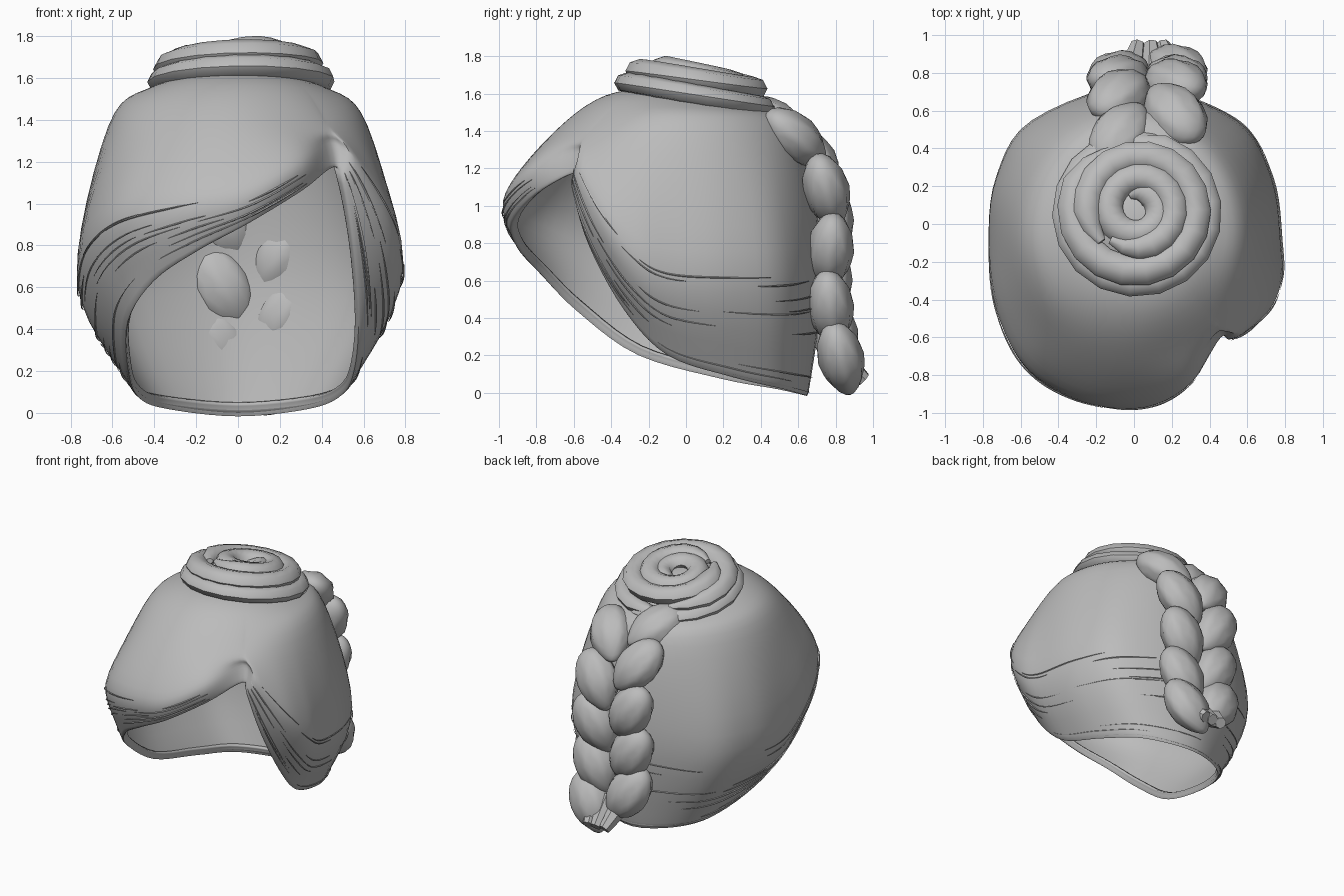
import bpy, bmesh, math, random
from mathutils import Vector, Matrix

random.seed(4)
cube = bpy.data.objects.get("Cube")
if cube:
    bpy.data.objects.remove(cube)

hair = bpy.data.materials.new("hair grey")
hair.use_nodes = True
GREY = (0.5, 0.5, 0.5, 1)
hair.diffuse_color = GREY
hair.node_tree.nodes["Principled BSDF"].inputs["Base Color"].default_value = GREY


def finish(name, bm, angle=50):
    """Turn a bmesh into a shaded object."""
    bmesh.ops.recalc_face_normals(bm, faces=bm.faces)
    mesh = bpy.data.meshes.new(name)
    bm.to_mesh(mesh)
    bm.free()
    mesh.materials.append(hair)
    obj = bpy.data.objects.new(name, mesh)
    bpy.context.collection.objects.link(obj)
    bpy.ops.object.select_all(action='DESELECT')
    obj.select_set(True)
    bpy.context.view_layer.objects.active = obj
    bpy.ops.object.shade_smooth_by_angle(angle=math.radians(angle))
    return obj


def spline(points, t, closed=False):
    """Catmull-Rom point at t, where whole numbers hit the control points."""
    n = len(points)
    i = math.floor(t) if closed else min(int(t), n - 2)
    f = t - i
    if closed:
        a, b, c, d = (points[(i + k) % n] for k in (-1, 0, 1, 2))
    else:
        b, c = points[i], points[i + 1]
        a = points[i - 1] if i > 0 else b * 2 - c
        d = points[i + 2] if i + 2 < n else c * 2 - b
    return (b * 2 + (c - a) * f + (a * 2 - b * 5 + c * 4 - d) * f ** 2
            + (b * 3 - a - c * 3 + d) * f ** 3) / 2


def tube(bm, path, radius, sides=8, squash=1.0, taper=None):
    """Sweep a ring along a path and cap the ends."""
    rings = []
    for i, p in enumerate(path):
        tangent = (path[min(i + 1, len(path) - 1)] - path[max(i - 1, 0)]).normalized()
        across = tangent.cross(Vector((0, 0, 1))).normalized()
        up = across.cross(tangent)
        r = radius * (taper(i / (len(path) - 1)) if taper else 1)
        rings.append([bm.verts.new(p + (across * math.cos(a) + up * squash * math.sin(a)) * r)
                      for a in (2 * math.pi * k / sides for k in range(sides))])
    for lo, hi in zip(rings, rings[1:]):
        for k in range(sides):
            m = (k + 1) % sides
            bm.faces.new((lo[k], lo[m], hi[m], hi[k]))
    bm.faces.new(rings[0])
    bm.faces.new(rings[-1])


# Hem of the swept cap, from the parting round the right side, back and left
HEM = [Vector(p) for p in (
    (.46, -.60, 1.18), (.31, -.81, 1.07), (.06, -.94, .92), (-.2, -.91, .79),
    (-.42, -.78, .65), (-.55, -.58, .46), (-.55, -.25, .23), (-.5, .2, .11),
    (-.36, .5, .06), (0, .66, .03), (.36, .53, .06), (.52, .25, .12),
    (.58, -.1, .23), (.6, -.33, .46), (.57, -.52, .8), (.51, -.61, 1.1))]
# Fullest line of the cap, point for point with the hem
BELLY = [Vector(p) for p in (
    (.44, -.57, 1.29), (.3, -.83, 1.2), (.05, -.96, 1.08), (-.28, -.93, 1.02),
    (-.57, -.76, .95), (-.73, -.45, .82), (-.77, -.1, .64), (-.73, .25, .64),
    (-.54, .55, .65), (0, .73, .7), (.54, .55, .65), (.73, .25, .64),
    (.78, -.1, .66), (.785, -.28, .76), (.72, -.45, .96), (.56, -.58, 1.21))]
COUNT = len(HEM)
APEX = Vector((0, -.04, 1.64))


def meridian(u):
    """Control points from the crown to the hem at position u."""
    hem, belly = spline(HEM, u, True), spline(BELLY, u, True)
    a = math.atan2(belly.y + .05, belly.x)
    c, s = math.cos(a), math.sin(a)
    upper = Vector((.4 * c, -.02 + .41 * s, 1.56 - .03 * s))
    crown = Vector((.62 * c, -.06 + .67 * s, 1.37))
    inner = Vector((hem.x * .93, hem.y * .95, hem.z + .012))
    return [APEX, upper, crown, belly, hem, inner]


# Hair cap, one open shell with the hem rolled inward
COLS, ROWS = COUNT * 5, 30
bm = bmesh.new()
pole = bm.verts.new(APEX)
grid = []
for i in range(COLS):
    pts = meridian(i * COUNT / COLS)
    grid.append([bm.verts.new(spline(pts, 5 * j / ROWS)) for j in range(1, ROWS + 1)])
for i in range(COLS):
    left, right = grid[i], grid[(i + 1) % COLS]
    bm.faces.new((pole, left[0], right[0]))
    for j in range(ROWS - 1):
        bm.faces.new((left[j], left[j + 1], right[j + 1], right[j]))
cap = finish("hair_cap", bm)
thick = cap.modifiers.new("thickness", 'SOLIDIFY')
thick.thickness = .02
thick.offset = -1

# Fine loose strands that follow the hem and the sweep of the fringe
bm = bmesh.new()
for k in range(46):
    start = random.uniform(.3, 14)
    stop = min(start + random.uniform(.8, 2.5), 15.6)
    level = random.triangular(2.9, 4.1, 3.8)
    path = []
    for i in range(16):
        u = start + (stop - start) * i / 15
        p = spline(meridian(u), level)
        path.append(p + Vector((p.x, p.y, 0)).normalized() * .005)
    tube(bm, path, .004, 4, 1, lambda t: .2 + math.sin(math.pi * t))
finish("loose_strands", bm)

# Coiled bun, leaning down toward the back
tilt = Matrix.Translation((.02, .06, 1.6)) @ Matrix.Rotation(math.radians(-11), 4, 'X')


def coil(bm, r0, r1, z0, z1, turns, thickness, phase):
    """One roll of the bun, tapered where it tucks in."""
    steps = int(turns * 18)
    path = []
    for i in range(steps + 1):
        f = i / steps
        a = phase + f * turns * 2 * math.pi
        r = r0 + (r1 - r0) * f
        path.append(tilt @ Vector((r * math.cos(a), r * math.sin(a), z0 + (z1 - z0) * f)))
    tube(bm, path, thickness, 8, .8, lambda t: min(1, .3 + 8 * t, .3 + 8 * (1 - t)))


bm = bmesh.new()
coil(bm, .39, .37, -.03, .0, 1.15, .07, 1)
coil(bm, .36, .26, .04, .10, 1.3, .08, 2)
coil(bm, .22, .09, .11, .08, 1.7, .075, 4)
bmesh.ops.create_cone(bm, cap_ends=True, segments=18, radius1=.36, radius2=.22, depth=.16,
                      matrix=tilt)
finish("bun", bm)

# Braid of overlapping lobes, falling down the back
SPINE = [Vector((.07, y, z)) for y, z in (
    (.43, 1.46), (.61, 1.33), (.74, 1.1), (.77, .85), (.76, .6), (.78, .37), (.83, .16))]
LOBES = 10
bm = bmesh.new()
for k in range(LOBES):
    t = .2 + k * 5.7 / (LOBES - 1)
    side = 1 if k % 2 else -1
    here = spline(SPINE, t)
    down = (spline(SPINE, min(t + .1, 6)) - spline(SPINE, t - .1)).normalized()
    across = Vector((1, 0, 0))
    out = across.cross(down).normalized()
    if out.y < 0:
        out = -out
    # Each lobe leans so its lower tip meets the middle
    along = (down - across * side * .6).normalized()
    wide = along.cross(out)
    frame = Matrix((wide, out, along)).transposed()
    lobe = bmesh.ops.create_icosphere(bm, subdivisions=3, radius=1)["verts"]
    for v in lobe:
        x, y, z = v.co
        pinch = 1 - .35 * max(z, 0) ** 2
        ridge = 1 + .05 * math.cos(8 * math.atan2(y, x))
        v.co = (here + across * side * .145 + out * .005
                + frame @ Vector((x * .15 * pinch * ridge, y * .12 * pinch * ridge, z * .225)))
finish("braid", bm)

# Tuft at the end of the braid
bm = bmesh.new()
for x in (-.1, .02, .12):
    path = [Vector((.08 + x * (1 - f * .4), .78 + .17 * f, .22 - .15 * f))
            for f in (i / 6 for i in range(7))]
    tube(bm, path, .08, 7, 1, lambda t: 1 - .5 * t)
finish("braid_tuft", bm)
